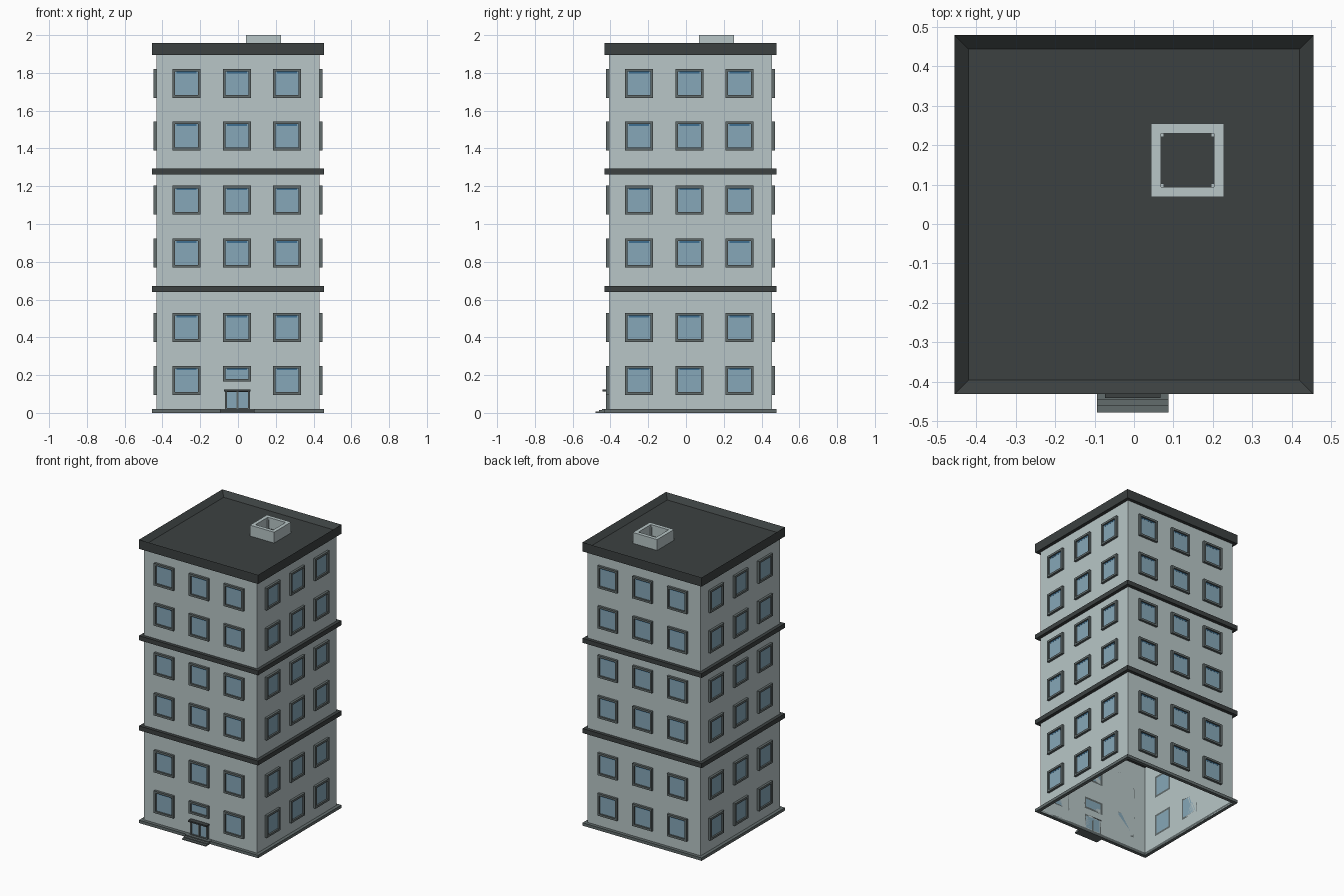
import bpy, bmesh, math
from mathutils import Matrix, Vector

if "Cube" in bpy.data.objects:
    bpy.data.objects.remove(bpy.data.objects["Cube"])

CY = 0.024          # centre of the tower in y
HALF = 0.432        # half width of the walls


def material(name, rgb):
    m = bpy.data.materials.new(name)
    lin = [((c / 255 + 0.055) / 1.055) ** 2.4 for c in rgb]
    m.diffuse_color = (*lin, 1)
    m.use_nodes = True
    m.node_tree.nodes["Principled BSDF"].inputs["Base Color"].default_value = m.diffuse_color
    return m


WALL = material("pale_wall", (184, 198, 199))
DARK = material("dark_trim", (60, 65, 65))
GREY = material("mid_grey", (98, 108, 108))
GLASS = material("window_glass", (134, 167, 184))
BLUE = material("blue_blind", (62, 112, 146))


def box(bm, x0, x1, y0, y1, z0, z1):
    size = Vector((x1 - x0, y1 - y0, z1 - z0))
    mid = Vector((x0 + x1, y0 + y1, z0 + z1)) / 2
    mat = Matrix.Translation(mid) @ Matrix.Diagonal((*size, 1))
    return bmesh.ops.create_cube(bm, size=1, matrix=mat)["verts"]


def finish(bm, name, mat):
    me = bpy.data.meshes.new(name)
    bm.to_mesh(me)
    bm.free()
    me.materials.append(mat)
    ob = bpy.data.objects.new(name, me)
    bpy.context.collection.objects.link(ob)
    return ob


def boxes(name, mat, items):
    bm = bmesh.new()
    for it in items:
        box(bm, *it)
    return finish(bm, name, mat)


def ring(x0, x1, y0, y1, z0, z1, t):
    """Four boxes around a rectangle in plan, t thick inward."""
    return [(x0, x1, y0, y0 + t, z0, z1), (x0, x1, y1 - t, y1, z0, z1),
            (x0, x0 + t, y0 + t, y1 - t, z0, z1), (x1 - t, x1, y0 + t, y1 - t, z0, z1)]


def frame(x0, x1, y0, y1, z0, z1, t):
    """Four bars around a rectangle in elevation."""
    return [(x0, x0 + t, y0, y1, z0, z1), (x1 - t, x1, y0, y1, z0, z1),
            (x0 + t, x1 - t, y0, y1, z0, z0 + t), (x0 + t, x1 - t, y0, y1, z1 - t, z1)]


# Walls: a tube left open at the bottom
bm = bmesh.new()
box(bm, -HALF, HALF, CY - HALF, CY + HALF, 0, 1.9)
bm.normal_update()
bmesh.ops.delete(bm, geom=[f for f in bm.faces if f.normal.z < -0.5], context='FACES')
finish(bm, "walls", WALL)

# Plinth and floor bands
P = 0.455
boxes("plinth", GREY, ring(-P, P, CY - P, CY + P, 0, 0.02, P - HALF))
boxes("floor_bands", DARK, [(-P, P, CY - P, CY + P, z, z + 0.031) for z in (0.64, 1.263)])

# Roof slab with a sunken deck inside the parapet
bm = bmesh.new()
box(bm, -P, P, CY - P, CY + P, 1.894, 1.957)
bm.normal_update()
top = [f for f in bm.faces if f.normal.z > 0.5]
bmesh.ops.inset_region(bm, faces=top, thickness=0.05)
for v in top[0].verts:
    v.co.z = 1.925
finish(bm, "roof", DARK)

# Rooftop vent with small corner posts
boxes("roof_vent", WALL, ring(0.043, 0.228, 0.069, 0.254, 1.92, 2.0, 0.025))
boxes("vent_posts", WALL, [(x, x + 0.008, y, y + 0.008, 1.92, 1.985)
                           for x in (0.068, 0.195) for y in (0.094, 0.221)])

# Windows on all four sides
frames, panes, blinds = bmesh.new(), bmesh.new(), bmesh.new()
CENTRES = (-0.273, -0.006, 0.259)
SILLS = (0.096, 0.376, 0.770, 1.050, 1.390, 1.668)
W, H, T = 0.149, 0.153, 0.014
Y_OUT, Y_GLASS = -0.448, -0.437
for side in range(4):
    place = Matrix.Translation((0, CY, 0)) @ Matrix.Rotation(side * math.pi / 2, 4, 'Z')

    def put(bm, dims):
        bmesh.ops.transform(bm, matrix=place, verts=box(bm, *dims))

    for row, z0 in enumerate(SILLS):
        for col, cx in enumerate(CENTRES):
            z1 = z0 + H
            # the window above the entrance is shorter
            zb = 0.165 if (side, row, col) == (0, 0, 1) else z0
            x0, x1 = cx - W / 2, cx + W / 2
            for bar in frame(x0, x1, Y_OUT, -HALF, zb, z1, T):
                put(frames, bar)
            put(panes, (x0 + T, x1 - T, Y_GLASS, -HALF, zb + T, z1 - T))
            put(blinds, (x0 + 0.022, x1 - 0.022, Y_GLASS - 0.001, Y_GLASS,
                         z1 - T - 0.009, z1 - T))
finish(frames, "window_frames", GREY)
finish(panes, "window_glass", GLASS)
finish(blinds, "window_blinds", BLUE)

# Entrance: door frame, two glazed leaves, canopy and steps
F = CY - HALF
DX = -0.003
boxes("door_frame", GREY, frame(DX - 0.067, DX + 0.067, F - 0.016, F, 0.015, 0.122, 0.011)
      + [(DX - 0.006, DX + 0.006, F - 0.014, F, 0.02, 0.115)])
boxes("door_glass", GLASS, [(DX - 0.056, DX + 0.056, F - 0.008, F, 0.025, 0.112)])
boxes("door_canopy", DARK, [(DX - 0.07, DX + 0.07, F - 0.033, F, 0.114, 0.124)])
boxes("entrance_steps", GREY, [(DX - 0.091, DX + 0.091, y, F, 0, z)
                               for y, z in ((-0.478, 0.007), (-0.461, 0.014), (-0.444, 0.021))])
